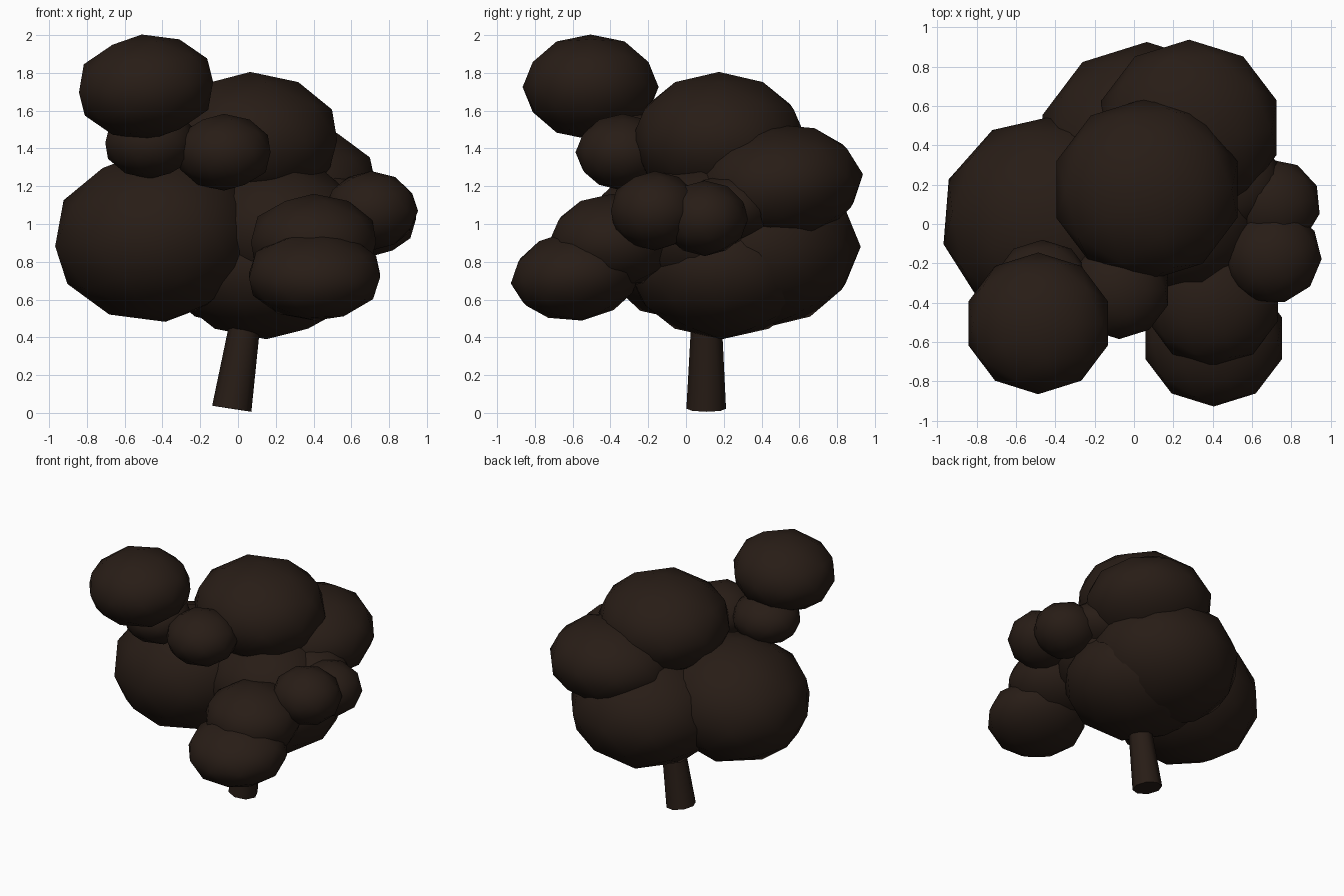
import bpy
from mathutils import Vector

if "Cube" in bpy.data.objects:
    bpy.data.objects.remove(bpy.data.objects["Cube"])

bark = bpy.data.materials.new("dark_brown")
bark.diffuse_color = (0.021, 0.012, 0.008, 1)
bark.use_nodes = True
bark.node_tree.nodes["Principled BSDF"].inputs["Base Color"].default_value = bark.diffuse_color


def finish(ob, name):
    ob.name = name
    ob.data.materials.append(bark)
    for p in ob.data.polygons:
        p.use_smooth = True


def clump(name, x, y, z, r, h, rx=0, ry=0, rz=0):
    """Flattened low-poly foliage ball: r = horizontal radius, h = half height."""
    bpy.ops.mesh.primitive_ico_sphere_add(subdivisions=2, radius=1, location=(x, y, z))
    ob = bpy.context.object
    ob.scale = (r * 1.04, r, h)
    ob.rotation_euler = (rx, ry, rz)
    finish(ob, name)


# Leaning, tapering trunk running up into the foliage
base, top = Vector((-0.033, 0.107, 0.022)), Vector((0.10, 0.11, 0.88))
axis = top - base
bpy.ops.mesh.primitive_cone_add(vertices=8, radius1=0.105, radius2=0.06,
                                depth=axis.length, location=(base + top) / 2)
trunk = bpy.context.object
trunk.rotation_euler = axis.to_track_quat('Z', 'Y').to_euler()
finish(trunk, "trunk")
bpy.ops.object.shade_smooth_by_angle(angle=1.0)

# Foliage clumps: centre, radius, half height, small tilts
CLUMPS = {
    "foliage_high_left": (-0.487, -0.505, 1.725, 0.36, 0.279, 0, -0.08),
    "foliage_under_high_left": (-0.465, -0.32, 1.43, 0.24, 0.19),
    "foliage_high_front": (-0.075, -0.335, 1.38, 0.25, 0.203),
    "foliage_crown": (0.065, 0.175, 1.445, 0.465, 0.36),
    "foliage_left": (-0.43, 0.02, 0.935, 0.535, 0.455, 0, -0.1, -0.08),
    "foliage_back_right": (0.28, 0.49, 1.21, 0.45, 0.32, 0.12),
    "foliage_back": (0.065, 0.39, 0.88, 0.535, 0.435),
    "foliage_bottom": (0.15, 0.19, 0.765, 0.50, 0.375),
    "foliage_core": (0.22, 0.08, 0.97, 0.44, 0.36),
    "foliage_front_right": (0.40, -0.39, 0.905, 0.335, 0.255),
    "foliage_front_low": (0.405, -0.58, 0.727, 0.35, 0.24, 0.12),
    "foliage_right_front": (0.705, -0.165, 1.07, 0.24, 0.21, 0, 0, 0.25),
    "foliage_right_back": (0.71, 0.10, 1.03, 0.23, 0.20, 0, 0, 0.1),
    "foliage_right_inner": (0.49, 0.22, 1.08, 0.25, 0.18),
}
for name, values in CLUMPS.items():
    clump(name, *values)
